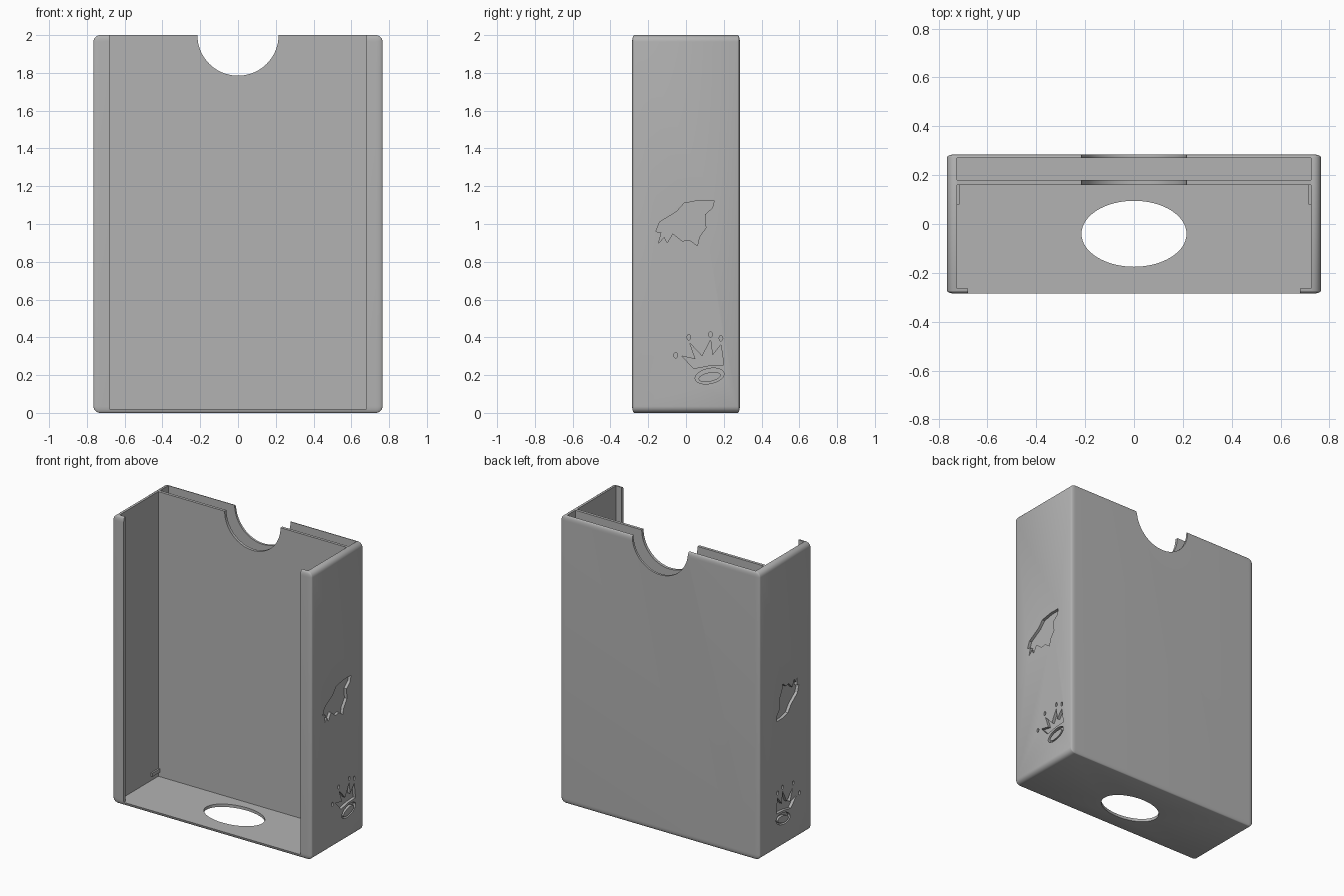
import bpy, bmesh, math
from mathutils import Vector

if "Cube" in bpy.data.objects:
    bpy.data.objects.remove(bpy.data.objects["Cube"])

grey = bpy.data.materials.new("plain grey")
grey.diffuse_color = (0.45, 0.45, 0.45, 1)
grey.use_nodes = True
grey.node_tree.nodes["Principled BSDF"].inputs["Base Color"].default_value = grey.diffuse_color


def finish(bm, name):
    bmesh.ops.recalc_face_normals(bm, faces=bm.faces)
    me = bpy.data.meshes.new(name)
    bm.to_mesh(me)
    bm.free()
    ob = bpy.data.objects.new(name, me)
    bpy.context.collection.objects.link(ob)
    me.materials.append(grey)
    return ob


def block(name, x, y, z):
    bm = bmesh.new()
    bmesh.ops.create_cube(bm, size=1)
    for v in bm.verts:
        v.co = Vector([lo + (c + 0.5) * (hi - lo) for c, (lo, hi) in zip(v.co, (x, y, z))])
    return finish(bm, name)


def prism(name, outline, depth, inner=None):
    """Extrude a 3D outline, optionally with an inner loop left standing."""
    bm = bmesh.new()
    a = [bm.verts.new(p) for p in outline]
    if inner:
        b = [bm.verts.new(p) for p in inner]
        n = len(a)
        faces = [bm.faces.new((a[i], a[(i + 1) % n], b[(i + 1) % n], b[i])) for i in range(n)]
    else:
        faces = [bm.faces.new(a)]
    new = bmesh.ops.extrude_face_region(bm, geom=faces)["geom"]
    bmesh.ops.translate(bm, vec=depth, verts=[g for g in new if isinstance(g, bmesh.types.BMVert)])
    return finish(bm, name)


def ellipse(cu, cv, ru, rv, tilt=0, n=24):
    c, s = math.cos(tilt), math.sin(tilt)
    pts = [(ru * math.cos(2 * math.pi * i / n), rv * math.sin(2 * math.pi * i / n)) for i in range(n)]
    return [(cu + u * c - v * s, cv + u * s + v * c) for u, v in pts]


# Outer shell: rounded in a stretched box, so the rounding is shallow along y
bm = bmesh.new()
bmesh.ops.create_cube(bm, size=1)
for v in bm.verts:
    v.co = Vector((v.co.x * 1.53, v.co.y * 0.57 * 3, v.co.z * 2 + 1))
bmesh.ops.bevel(bm, geom=bm.edges[:], offset=0.035, offset_type='OFFSET',
                segments=6, profile=0.5, affect='EDGES')
for v in bm.verts:
    v.co.y /= 3
case = finish(bm, "case")

cutters = [
    block("main_cavity_cutter", (-0.725, 0.725), (-0.265, 0.16), (0.02, 2.2)),
    block("front_opening_cutter", (-0.68, 0.68), (-0.4, -0.2), (0.02, 2.2)),
    block("back_slot_cutter", (-0.725, 0.725), (0.18, 0.27), (0.02, 2.2)),
    # thumb notch through back wall and divider
    prism("thumb_notch_cutter", [(u, 0.1, v) for u, v in ellipse(0, 2, 0.215, 0.215, n=64)], (0, 0.4, 0)),
    # push hole through the floor
    prism("floor_hole_cutter", [(u, v, -0.1) for u, v in ellipse(0, -0.04, 0.215, 0.135, n=64)], (0, 0, 0.2)),
]

# Engraved side decorations, as (y, z) outlines
HEAD = [(-.16, .96), (-.14, 1.01), (-.05, 1.065), (-.01, 1.11), (.07, 1.125), (.15, 1.125),
        (.14, 1.085), (.10, 1.05), (.105, .98), (.07, .93), (.06, .885), (.02, .915),
        (-.02, .91), (-.07, .95), (-.10, .90), (-.115, .93), (-.145, .90), (-.13, .955)]
CROWN = [(.04, .235), (-.02, .30), (.05, .285), (.02, .37), (.085, .30), (.13, .385),
         (.14, .305), (.185, .36), (.20, .255), (.12, .25)]
PEARLS = [(-.055, .305), (.015, .40), (.13, .415), (.185, .395)]
RIM = ellipse(.125, .195, .078, .04, 0.2)
RIM_IN = ellipse(.125, .19, .06, .024, 0.2)
DEPTH = 0.02

for side, s in (("right", 1), ("left", -1)):
    def place(pts, head=False):
        if s < 0:
            pts = [(y * 0.8 - 0.02, 2.02 - z) if head else (y - 0.1, z) for y, z in pts]
        return [(s * (0.765 - DEPTH), y, z) for y, z in pts]
    out = (s * 0.1, 0, 0)
    cutters.append(prism(side + "_head_cutter", place(HEAD, True), out))
    cutters.append(prism(side + "_crown_cutter", place(CROWN), out))
    cutters.append(prism(side + "_rim_cutter", place(RIM), out, place(RIM_IN)))
    for i, (y, z) in enumerate(PEARLS):
        cutters.append(prism(f"{side}_pearl_cutter_{i}", place(ellipse(y, z, .01, .015, n=10)), out))
    # small retaining peg on the inner wall
    x = sorted((s * 0.714, s * 0.73))
    block(side + "_peg", x, (0.08, 0.165), (0.05, 0.075))

for c in cutters:
    mod = case.modifiers.new(c.name, 'BOOLEAN')
    mod.operation, mod.solver, mod.object = 'DIFFERENCE', 'EXACT', c

# Apply the cuts and remove the helpers
bpy.context.view_layer.update()
cut = bpy.data.meshes.new_from_object(case.evaluated_get(bpy.context.evaluated_depsgraph_get()))
case.modifiers.clear()
case.data = cut
for c in cutters:
    bpy.data.objects.remove(c)

bpy.context.view_layer.objects.active = case
case.select_set(True)
bpy.ops.object.shade_smooth_by_angle(angle=math.radians(30))
